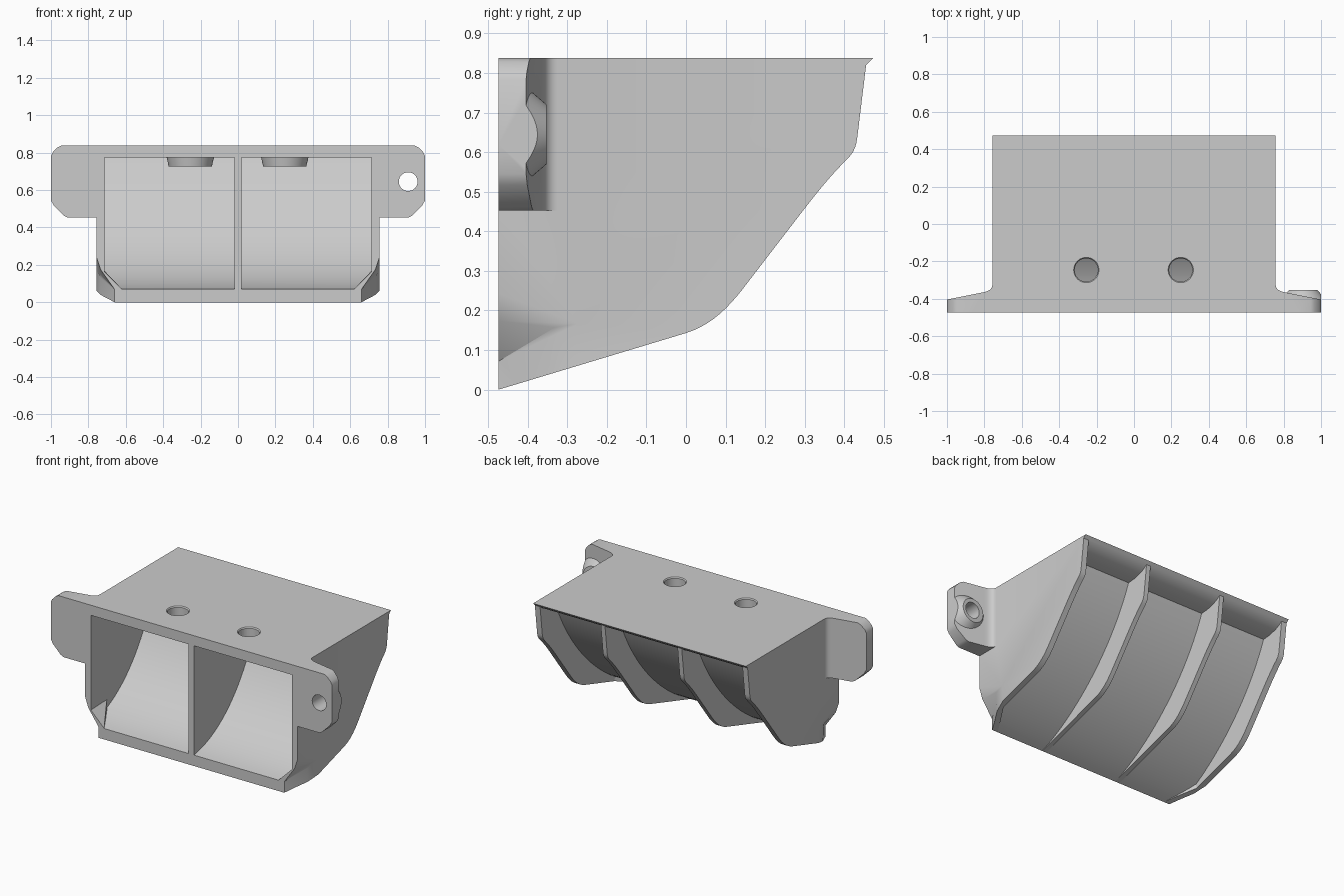
import bpy, bmesh
from mathutils import Vector
from mathutils.geometry import interpolate_bezier

if "Cube" in bpy.data.objects:
    bpy.data.objects.remove(bpy.data.objects["Cube"])

grey = bpy.data.materials.new("light_grey_plastic")
grey.use_nodes = True
colour = (0.6, 0.6, 0.6, 1)
grey.diffuse_color = colour
grey.node_tree.nodes["Principled BSDF"].inputs["Base Color"].default_value = colour

FRONT, BACK, TOP, HALF = -0.474, 0.473, 0.838, 0.757


def finish(bm, name):
    bmesh.ops.recalc_face_normals(bm, faces=bm.faces)
    mesh = bpy.data.meshes.new(name)
    bm.to_mesh(mesh)
    bm.free()
    mesh.materials.append(grey)
    obj = bpy.data.objects.new(name, mesh)
    bpy.context.collection.objects.link(obj)
    return obj


def prism(name, outline, axis, start, end):
    """Extrude a flat outline along one axis (0=x, 1=y, 2=z)."""
    bm = bmesh.new()
    verts = []
    for a, b in outline:
        co = [a, b]
        co.insert(axis, start)
        verts.append(bm.verts.new(co))
    face = bm.faces.new(verts)
    new = bmesh.ops.extrude_face_region(bm, geom=[face])["geom"]
    shift = Vector((0, 0, 0))
    shift[axis] = end - start
    bmesh.ops.translate(bm, vec=shift, verts=[g for g in new if isinstance(g, bmesh.types.BMVert)])
    return finish(bm, name)


def frustum(name, centre, r1, r2, depth, along_y=False):
    bpy.ops.mesh.primitive_cone_add(vertices=48, radius1=r1, radius2=r2, depth=depth,
                                    location=centre, rotation=(-1.5708 if along_y else 0, 0, 0))
    obj = bpy.context.object
    obj.name = name
    obj.data.materials.append(grey)
    return obj


def corner_wedge(side, x_in, x_out, z_high, reach=-0.31):
    """Tapered wedge that trims a lower front corner."""
    front = [(x_in, -0.1), (x_in, 0.07), (x_out, z_high), (0.9, z_high), (0.9, -0.1)]
    points = [(x, FRONT - 0.002, z) for x, z in front]
    for x in (x_out, 0.9):
        points += [(x, reach + 0.02, -0.1), (x, reach, 0.17)]
    bm = bmesh.new()
    for x, y, z in points:
        bm.verts.new((side * x, y, z))
    bmesh.ops.convex_hull(bm, input=bm.verts)
    return finish(bm, "corner_wedge")


def combine(target, other, operation):
    mod = target.modifiers.new(operation.lower(), 'BOOLEAN')
    mod.operation, mod.solver, mod.object = operation, 'EXACT', other
    bpy.context.view_layer.objects.active = target
    bpy.ops.object.modifier_apply(modifier=mod.name)
    bpy.data.objects.remove(other)


def curve(a, b, c, d, count=24):
    pts = interpolate_bezier(*[Vector((*p, 0)) for p in (a, b, c, d)], count)
    return [(p.x, p.y) for p in pts]


# Housing block from its side outline (y, z)
side_outline = [(FRONT, 0)] + curve((0, 0.143), (0.06, 0.162), (0.1, 0.2), (0.14, 0.25), 10)
side_outline += curve((0.29, 0.445), (0.34, 0.51), (0.37, 0.545), (0.4, 0.575), 8)
side_outline += curve((0.405, 0.58), (0.422, 0.597), (0.43, 0.61), (0.433, 0.64), 6)
side_outline += [(0.455, 0.82), (BACK, TOP), (FRONT, TOP)]
housing = prism("housing", side_outline, 0, -HALF, HALF)

# Pockets between the four rear ribs, kept clear of the trimmed corners
pocket = curve((FRONT, 0), (-0.22, 0.09), (0.13, 0.37), (0.295, 0.77))
pocket += [(0.35, 0.775), (0.4, 0.788), (0.43, 0.802), (0.455, 0.82), (0.6, 0.82), (0.6, -0.2), (FRONT, -0.2)]
combine(housing, prism("rib_pocket", pocket, 0, -0.258, 0.258), 'DIFFERENCE')
for side in (-1, 1):
    outer_pocket = prism("rib_pocket", pocket, 0, side * 0.288, side * 0.72)
    combine(outer_pocket, corner_wedge(side, 0.62, 0.721, 0.21), 'DIFFERENCE')
    combine(housing, outer_pocket, 'DIFFERENCE')

# Two front bays with a curved floor and trimmed outer corners
bay_outline = [(-0.6, 0.07)] + curve((FRONT, 0.07), (-0.2, 0.11), (0.045, 0.33), (0.195, 0.773))
bay_outline += [(-0.6, 0.773)]
for side, inner in ((-1, 0.02), (1, 0.018)):
    bay = prism("bay", bay_outline, 0, side * inner, side * 0.715)
    combine(bay, corner_wedge(side, 0.62, 0.716, 0.165), 'DIFFERENCE')
    combine(housing, bay, 'DIFFERENCE')
    combine(housing, corner_wedge(side, 0.66, HALF + 0.002, 0.21), 'DIFFERENCE')
    # shallow second cut softens the edge where the trim meets the wall
    combine(housing, corner_wedge(side, 0.699, HALF + 0.002, 0.25, -0.265), 'DIFFERENCE')

# Mounting ears with a filleted root
for side, name in ((-1, "right_ear"), (1, "left_ear")):
    plan = [(0.73, FRONT), (1, FRONT), (1, -0.404)]
    plan += curve((0.81, -0.366), (0.775, -0.36), (0.759, -0.348), (HALF, -0.325), 8) + [(0.73, -0.325)]
    face = [(0.7, 0.452), (0.91, 0.452), (0.93, 0.462), (0.985, 0.517), (1, 0.545), (1, 0.783),
            (0.99, 0.803), (0.965, 0.828), (0.945, TOP), (0.7, TOP)]
    ear = prism(name, [(side * x, y) for x, y in plan], 2, 0.452, TOP)
    combine(ear, prism("ear_face", [(side * x, z) for x, z in face], 1, -0.6, -0.2), 'INTERSECT')
    combine(housing, ear, 'UNION')

# Screw boss, trimmed flush with the ear's end, and its hole
boss = frustum("screw_boss", (0.905, -0.381, 0.645), 0.125, 0.075, 0.058, True)
combine(boss, prism("boss_trim", [(0.7, -0.5), (1, -0.5), (1, -0.3), (0.7, -0.3)], 2, 0.4, 0.8), 'INTERSECT')
combine(housing, boss, 'UNION')
combine(housing, frustum("screw_hole", (0.91, -0.4, 0.645), 0.05, 0.05, 0.4, True), 'DIFFERENCE')

# Hanging collars and holes in the top plate
for x in (-0.255, 0.25):
    combine(housing, frustum("collar", (x, -0.246, 0.7575), 0.115, 0.13, 0.065), 'UNION')
    combine(housing, frustum("top_hole", (x, -0.246, 0.78), 0.062, 0.062, 0.3), 'DIFFERENCE')
    combine(housing, frustum("hole_chamfer", (x, -0.246, TOP), 0.055, 0.08, 0.03), 'DIFFERENCE')

bpy.ops.object.select_all(action='DESELECT')
housing.select_set(True)
bpy.context.view_layer.objects.active = housing
bpy.ops.object.shade_smooth_by_angle(angle=0.5)
